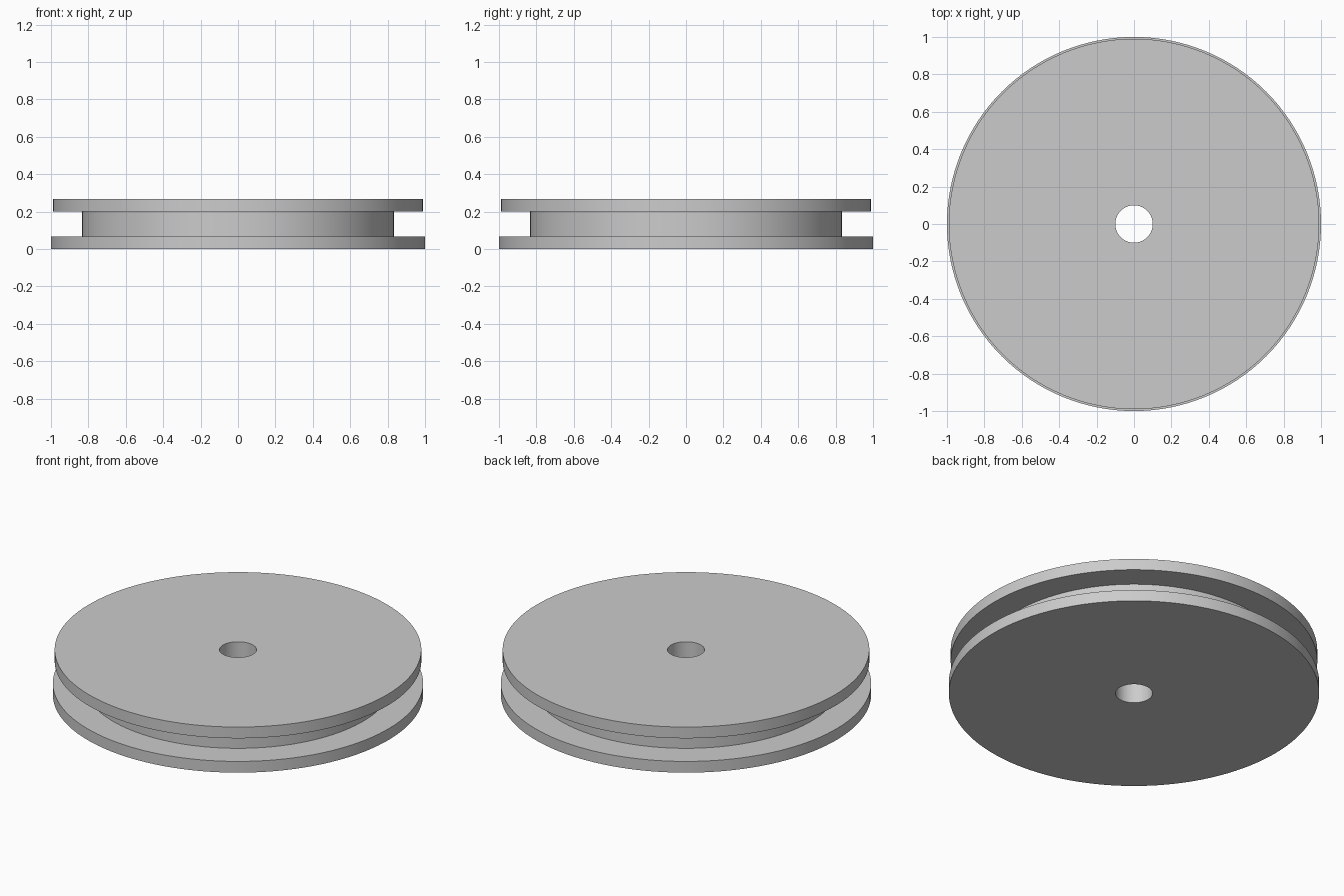
import bpy
import bmesh
import math

if "Cube" in bpy.data.objects:
    bpy.data.objects.remove(bpy.data.objects["Cube"], do_unlink=True)

BORE = 0.1      # radius of the axle hole
SEGMENTS = 128

grey = bpy.data.materials.new("plain grey")
grey.use_nodes = True
colour = (0.6, 0.6, 0.6, 1.0)
grey.diffuse_color = colour
grey.node_tree.nodes["Principled BSDF"].inputs["Base Color"].default_value = colour


def lathe(name, profile):
    """Revolve a closed (radius, height) outline about z."""
    bm = bmesh.new()
    verts = [bm.verts.new((r, 0, z)) for r, z in profile]
    edges = [bm.edges.new((v, verts[i - 1])) for i, v in enumerate(verts)]
    bmesh.ops.spin(bm, geom=verts + edges, cent=(0, 0, 0), axis=(0, 0, 1),
                   angle=math.tau, steps=SEGMENTS, use_merge=True)
    bmesh.ops.remove_doubles(bm, verts=bm.verts, dist=1e-5)
    bmesh.ops.recalc_face_normals(bm, faces=bm.faces)
    mesh = bpy.data.meshes.new(name)
    bm.to_mesh(mesh)
    bm.free()
    mesh.materials.append(grey)
    obj = bpy.data.objects.new(name, mesh)
    bpy.context.collection.objects.link(obj)
    bpy.ops.object.select_all(action="DESELECT")
    obj.select_set(True)
    bpy.context.view_layer.objects.active = obj
    bpy.ops.object.shade_smooth_by_angle(angle=math.radians(30))
    return obj


# One solid grooved wheel: wide lower flange, recessed core, upper flange
lower_radius, core_radius, upper_radius = 1.0, 0.833, 0.99
groove_bottom, groove_top, height = 0.067, 0.2, 0.267
lathe("grooved_wheel", [
    (BORE, 0), (lower_radius, 0),
    (lower_radius, groove_bottom), (core_radius, groove_bottom),
    (core_radius, groove_top), (upper_radius, groove_top),
    (upper_radius, height), (BORE, height),
])
